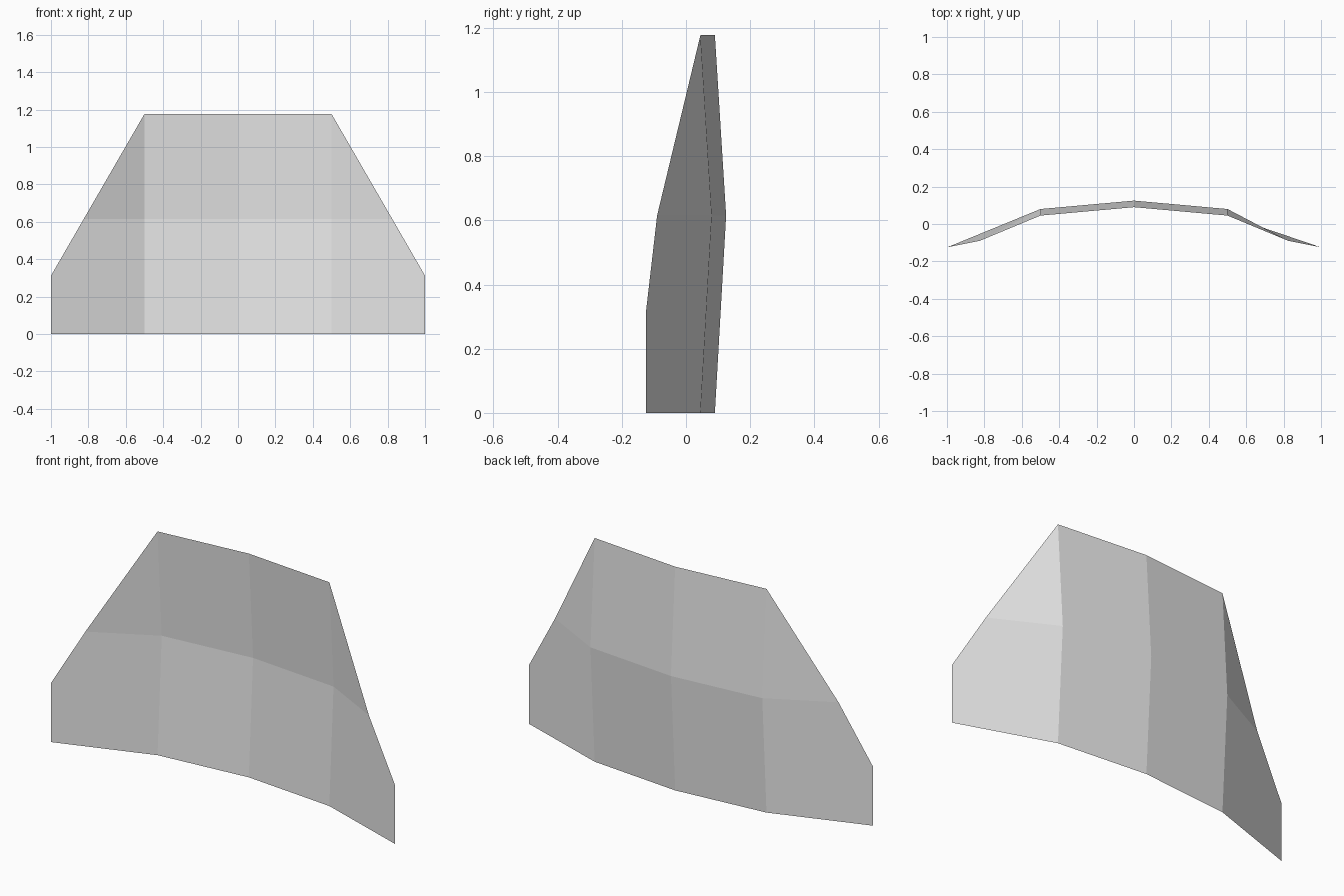
import bpy
import bmesh

cube = bpy.data.objects.get("Cube")
if cube:
    bpy.data.objects.remove(cube, do_unlink=True)

# Panel dimensions
MID, TOP = 0.615, 1.177
HALF_TOP, MID_EDGE, CORNER = 0.5, 0.825, 0.312

# Plain grey material
grey = bpy.data.materials.new("plain_grey")
grey.use_nodes = True
colour = (0.8, 0.8, 0.8, 1.0)
grey.diffuse_color = colour
grey.node_tree.nodes["Principled BSDF"].inputs["Base Color"].default_value = colour

bm = bmesh.new()


def column(x, y, bulge=0.035):
    """Bottom, middle and top points of one upright fold, bowed backwards."""
    return [bm.verts.new((x, y + b, z)) for z, b in ((0, 0), (MID, bulge), (TOP, 0))]


# Central panels, folded at the middle height
left_fold = column(-HALF_TOP, 0.045)
centre_fold = column(0, 0.09)
right_fold = column(HALF_TOP, 0.045)
for a, b in ((left_fold, centre_fold), (centre_fold, right_fold)):
    for i in range(2):
        bm.faces.new((a[i], b[i], b[i + 1], a[i + 1]))


def wing_points(side):
    """Outer edge of a wing: foot, clipped corner and middle point."""
    return [bm.verts.new((side * x, y, z)) for x, y, z in
            ((1, -0.125, 0), (1, -0.125, CORNER), (MID_EDGE, -0.09, MID))]


# Swept wings with clipped upper corners
foot, corner, middle = wing_points(-1)
bottom, fold, top = left_fold
bm.faces.new((bottom, fold, middle, corner, foot))
bm.faces.new((fold, top, middle))

foot, corner, middle = wing_points(1)
bottom, fold, top = right_fold
bm.faces.new((corner, middle, fold, bottom, foot))
bm.faces.new((middle, top, fold))

# All faces share one direction, towards the front
bmesh.ops.recalc_face_normals(bm, faces=bm.faces)
bm.normal_update()
if sum(f.normal.y for f in bm.faces) > 0:
    bmesh.ops.reverse_faces(bm, faces=bm.faces)

mesh = bpy.data.meshes.new("curved_panel")
bm.to_mesh(mesh)
bm.free()
mesh.materials.append(grey)
panel = bpy.data.objects.new("curved_panel", mesh)
bpy.context.collection.objects.link(panel)
